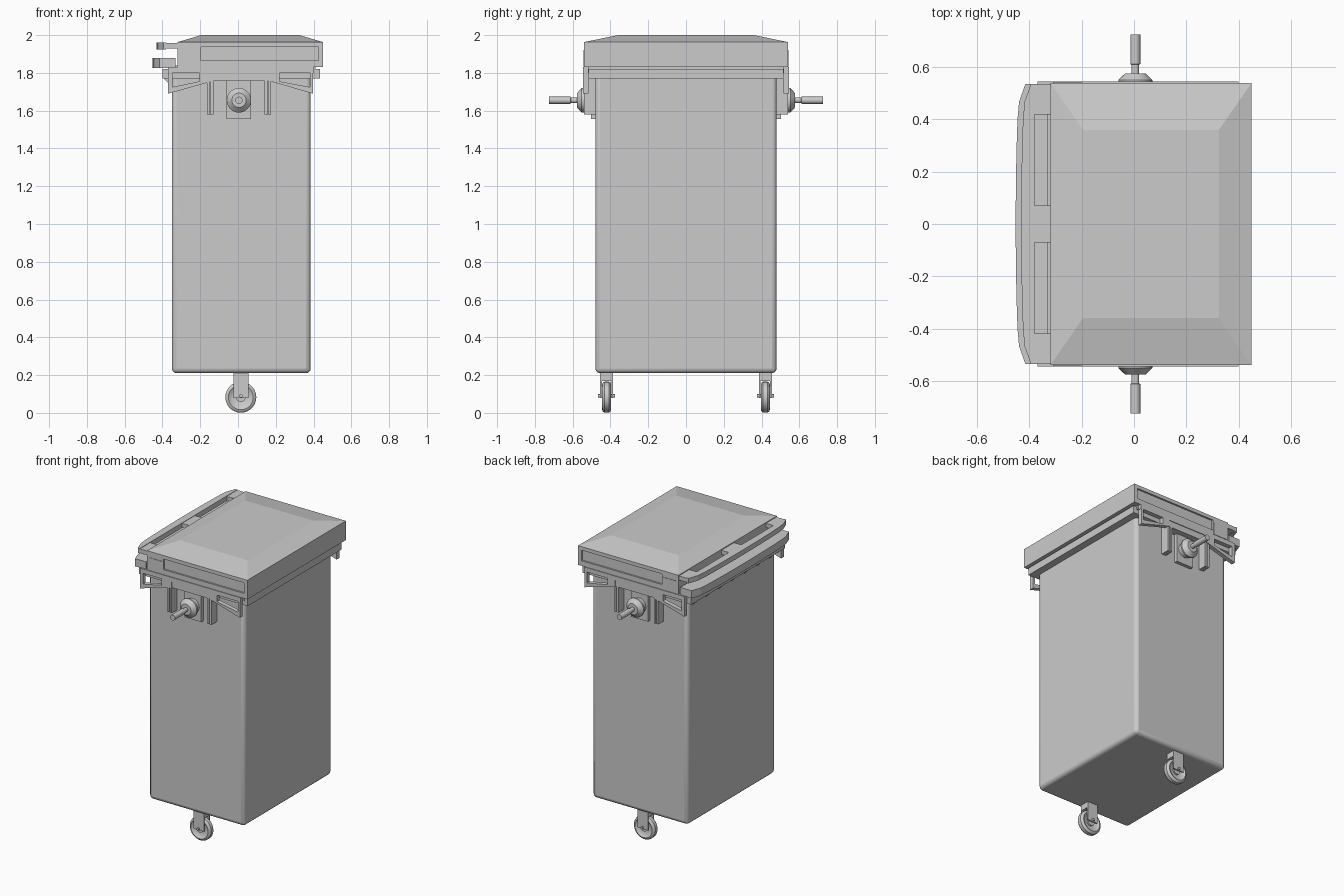
import bpy, bmesh, math
from mathutils import Matrix, Vector

if "Cube" in bpy.data.objects:
    bpy.data.objects.remove(bpy.data.objects["Cube"])


def finish(name, bm, bevel=0, smooth=False, segs=3):
    bmesh.ops.recalc_face_normals(bm, faces=bm.faces)
    me = bpy.data.meshes.new(name)
    bm.to_mesh(me)
    bm.free()
    ob = bpy.data.objects.new(name, me)
    bpy.context.collection.objects.link(ob)
    if bevel:
        m = ob.modifiers.new("bevel", 'BEVEL')
        m.width, m.segments = bevel, segs
    if smooth:
        bpy.ops.object.select_all(action='DESELECT')
        ob.select_set(True)
        bpy.context.view_layer.objects.active = ob
        bpy.ops.object.shade_smooth_by_angle(angle=math.radians(35))
    return ob


def loft(name, rings, closed=False, **kw):
    """Skin a list of equal-length point rings; cap the ends or close the loop."""
    bm = bmesh.new()
    vs = [[bm.verts.new(p) for p in r] for r in rings]
    n = len(vs[0])
    pairs = list(zip(vs, vs[1:])) + ([(vs[-1], vs[0])] if closed else [])
    for a, b in pairs:
        for i in range(n):
            j = (i + 1) % n
            bm.faces.new((a[i], a[j], b[j], b[i]))
    if not closed:
        bm.faces.new(vs[0])
        bm.faces.new(vs[-1])
    return finish(name, bm, **kw)


def box(name, x, y, z, **kw):
    return loft(name, [[(x[0], y[0], h), (x[1], y[0], h), (x[1], y[1], h), (x[0], y[1], h)]
                       for h in z], **kw)


def prism_y(name, pts, y0, y1, **kw):
    return loft(name, [[(x, y, z) for x, z in pts] for y in (y0, y1)], **kw)


def frame(name, outer, inner, y0, y1):
    """Flat ring in the xz plane with thickness along y."""
    return loft(name, [[(x, y, z) for x, z in pts] for pts, y in
                       ((outer, y0), (outer, y1), (inner, y1), (inner, y0))], closed=True)


def lathe_y(name, prof, cx, cz, seg=28):
    """Revolve (y, radius) points about an axis along y."""
    rings = [[(cx + r * math.cos(2 * math.pi * k / seg), y, cz + r * math.sin(2 * math.pi * k / seg))
              for k in range(seg)] for y, r in prof]
    return loft(name, rings, smooth=True)


def rect(x0, x1, z0, z1):
    return [(x0, z0), (x1, z0), (x1, z1), (x0, z1)]


def hinge_bar(name, x_out, x_in, z0, z1):
    """Bowed grip bar along the hinge side."""
    out = []
    for k in range(17):
        t = -1 + k / 8
        out.append((x_out + 0.012 * t * t + 0.025 * abs(t) ** 14, 0.535 * t))
    out += [(x_in, 0.535), (x_in, -0.535)]
    return loft(name, [[(x, y, z) for x, y in out] for z in (z0, z1)])


# Body and rim
box("body", (-0.35, 0.385), (-0.48, 0.48), (0.21, 1.80), bevel=0.025, smooth=True)
box("rim", (-0.40, 0.435), (-0.515, 0.515), (1.77, 1.82))
box("rim_top", (-0.37, 0.41), (-0.52, 0.52), (1.80, 1.84))

# Lid: core, sloped cap and the slotted hinge plate
box("lid_core", (-0.32, 0.45), (-0.528, 0.528), (1.83, 1.95))
loft("lid_cap", [[(x0, -y, z), (x1, -y, z), (x1, y, z), (x0, y, z)] for x0, x1, y, z in
                 ((-0.32, 0.45, 0.54, 1.945), (-0.32, 0.45, 0.54, 1.963), (-0.195, 0.325, 0.36, 2.0))])
hinge_bar("lid_grip", -0.432, -0.38, 1.925, 1.96)
for y0, y1 in ((-0.535, -0.42), (-0.07, 0.07), (0.42, 0.535)):
    box("lid_grip_bridge", (-0.385, -0.31), (y0, y1), (1.928, 1.957))
hinge_bar("body_grip", -0.453, -0.33, 1.827, 1.88)

# Gussets under the rear rim
for i in range(7):
    y = -0.42 + 0.14 * i
    prism_y("rim_gusset", [(-0.395, 1.772), (-0.345, 1.772), (-0.345, 1.72)], y - 0.008, y + 0.008)

for s, side in ((-1, "front"), (1, "back")):
    # Recessed lid side
    frame(side + "_lid_panel", rect(-0.32, 0.45, 1.83, 1.95), rect(-0.195, 0.425, 1.865, 1.938),
          s * 0.52, s * 0.54)
    box(side + "_lid_hinge_block", (-0.31, -0.2), (s * 0.50, s * 0.543), (1.835, 1.92))

    # Side flange with two window brackets
    box(side + "_flange", (-0.37, 0.40), sorted((s * 0.47, s * 0.545)), (1.80, 1.83))
    box(side + "_flange_apron", (-0.14, 0.175), sorted((s * 0.48, s * 0.54)), (1.757, 1.81))
    frame(side + "_rear_bracket", [(-0.37, 1.69), (-0.13, 1.757), (-0.13, 1.825), (-0.37, 1.825)],
          [(-0.348, 1.725), (-0.205, 1.755), (-0.205, 1.80), (-0.348, 1.80)], s * 0.515, s * 0.545)
    frame(side + "_fore_bracket", [(0.165, 1.757), (0.397, 1.69), (0.397, 1.825), (0.165, 1.825)],
          [(0.22, 1.755), (0.38, 1.725), (0.38, 1.80), (0.22, 1.80)], s * 0.515, s * 0.545)

    # Ribs on both sides of the lifting pin
    for x in (-0.158, -0.138, 0.148, 0.168):
        box(side + "_rib", (x - 0.007, x + 0.007), sorted((s * 0.47, s * 0.54)), (1.58, 1.78))
    for x in (-0.148, 0.158):
        box(side + "_rib_web", (x - 0.017, x + 0.017), sorted((s * 0.47, s * 0.505)), (1.58, 1.78))

    # Lifting pin and its plate
    box(side + "_pin_plate", (-0.06, 0.07), sorted((s * 0.47, s * 0.503)), (1.557, 1.765))
    lathe_y(side + "_lifting_pin", [(s * y, r) for y, r in (
        (0.48, 0.05), (0.535, 0.05), (0.54, 0.065), (0.552, 0.065), (0.577, 0.038),
        (0.577, 0.015), (0.61, 0.015), (0.612, 0.019), (0.725, 0.019))], 0.005, 1.655)

    # Caster
    c = s * 0.42
    tyre = [(0.010, 0.04), (0.018, 0.058), (0.024, 0.066), (0.021, 0.075), (0.012, 0.082)]
    prof = [(-w, r) for w, r in tyre] + [(w, r) for w, r in reversed(tyre)]
    lathe_y(side + "_wheel", [(c + w, r) for w, r in prof], 0.015, 0.083)
    lathe_y(side + "_hub", [(c - 0.02, 0.025), (c + 0.02, 0.025)], 0.015, 0.083)
    lathe_y(side + "_axle", [(c - 0.045, 0.009), (c + 0.045, 0.009)], 0.015, 0.09, 12)
    box(side + "_fork_crown", (-0.025, 0.055), (c - 0.034, c + 0.034), (0.17, 0.215))
    for t in (-1, 1):
        box(side + "_fork_leg", (-0.025, 0.055), sorted((c + t * 0.026, c + t * 0.034)), (0.08, 0.18))
